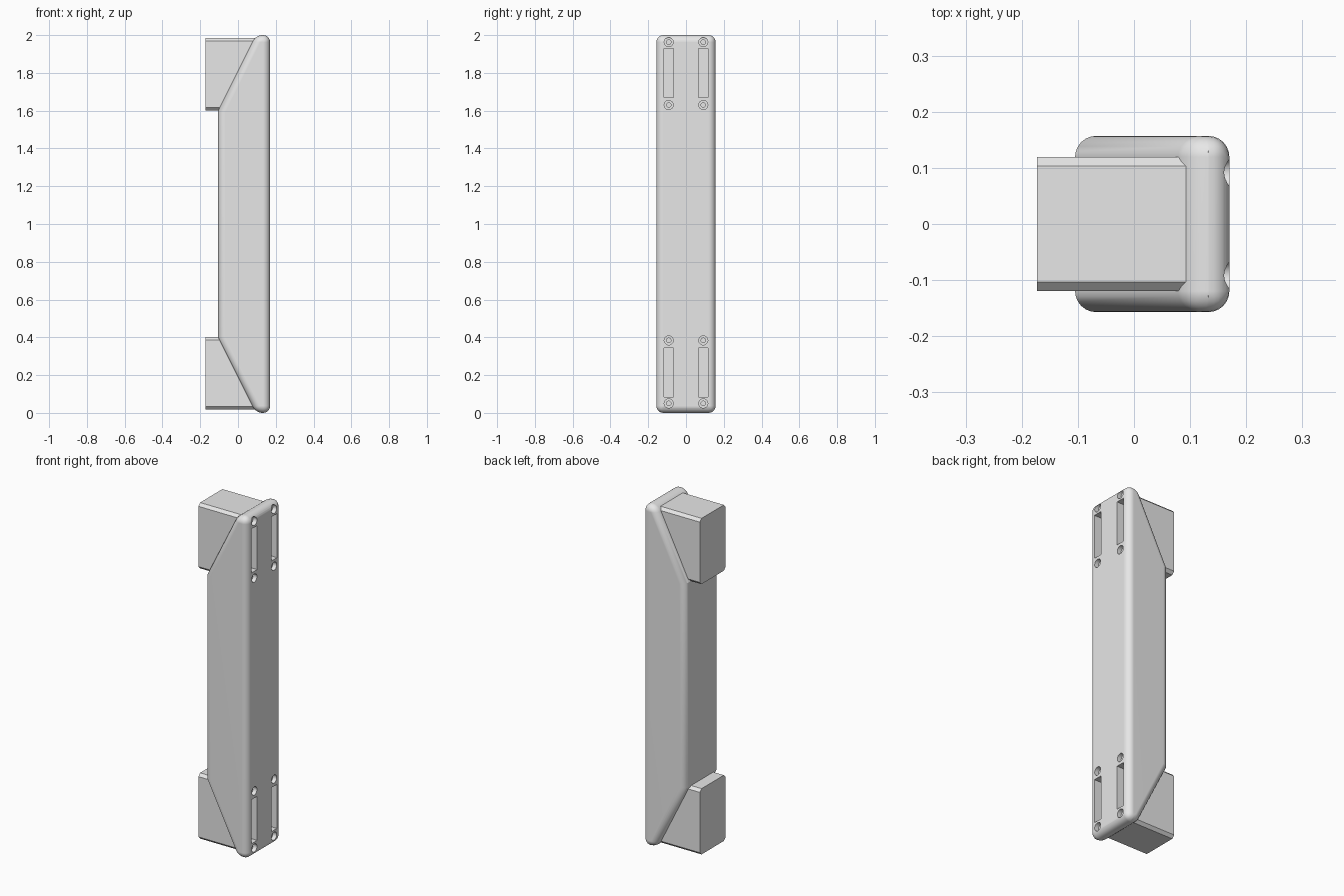
import bpy
import bmesh
from math import radians
from mathutils import Matrix

cube = bpy.data.objects.get("Cube")
if cube:
    bpy.data.objects.remove(cube, do_unlink=True)

grey = bpy.data.materials.new("light_grey")
grey.use_nodes = True
grey.diffuse_color = (0.8, 0.8, 0.8, 1)
grey.node_tree.nodes["Principled BSDF"].inputs["Base Color"].default_value = grey.diffuse_color

FRONT_X, BACK_X, TOP_X = 0.17, -0.105, 0.095   # body depth limits
HALF_Y, BLOCK_Y, CHAMFER = 0.157, 0.119, 0.016
SLOT_Y = 0.0915


def make_object(name, bm):
    bmesh.ops.recalc_face_normals(bm, faces=bm.faces)
    mesh = bpy.data.meshes.new(name)
    bm.to_mesh(mesh)
    bm.free()
    mesh.materials.append(grey)
    obj = bpy.data.objects.new(name, mesh)
    bpy.context.collection.objects.link(obj)
    return obj


def loft(name, ring_a, ring_b):
    """Closed solid between two matching rings of points."""
    bm = bmesh.new()
    a = [bm.verts.new(p) for p in ring_a]
    b = [bm.verts.new(p) for p in ring_b]
    bm.faces.new(a)
    bm.faces.new(b[::-1])
    for i in range(len(a)):
        j = (i + 1) % len(a)
        bm.faces.new((a[i], b[i], b[j], a[j]))
    return make_object(name, bm)


def select_only(obj):
    bpy.ops.object.select_all(action="DESELECT")
    obj.select_set(True)
    bpy.context.view_layer.objects.active = obj


def cut(obj, cutter):
    select_only(obj)
    mod = obj.modifiers.new("cut", "BOOLEAN")
    mod.operation = "DIFFERENCE"
    mod.solver = "EXACT"
    mod.object = cutter
    bpy.ops.object.modifier_apply(modifier=mod.name)
    bpy.data.objects.remove(cutter, do_unlink=True)


def add_cylinder(bm, radius, depth, y, z):
    # axis along x, sunk into the front face by the given depth
    place = Matrix.Translation((FRONT_X, y, z)) @ Matrix.Rotation(radians(90), 4, "Y")
    bmesh.ops.create_cone(bm, cap_ends=True, segments=24, radius1=radius,
                          radius2=radius, depth=2 * depth, matrix=place)


# Body: tapered bar with rounded edges
profile = [(FRONT_X, 0), (FRONT_X, 2), (TOP_X, 2),
           (BACK_X, 1.6), (BACK_X, 0.4), (TOP_X, 0)]
body = loft("body", [(x, -HALF_Y, z) for x, z in profile],
            [(x, HALF_Y, z) for x, z in profile])
select_only(body)
bevel = body.modifiers.new("rounding", "BEVEL")
bevel.width = 0.04
bevel.segments = 6
bevel.limit_method = "ANGLE"
bevel.angle_limit = radians(30)
bpy.ops.object.modifier_apply(modifier=bevel.name)

# Slots and screw recesses in the front face
recesses = bmesh.new()
bores = bmesh.new()
for y in (-SLOT_Y, SLOT_Y):
    for slot_z, hole_zs in ((1.799, (1.963, 1.63)), (0.214, (0.384, 0.05))):
        size = Matrix.Diagonal((0.16, 0.052, 0.258, 1))
        bmesh.ops.create_cube(recesses, size=1,
                              matrix=Matrix.Translation((FRONT_X, y, slot_z)) @ size)
        for z in hole_zs:
            add_cylinder(recesses, 0.024, 0.025, y, z)
            add_cylinder(bores, 0.012, 0.06, y, z)
cut(body, make_object("recess_cutter", recesses))
cut(body, make_object("bore_cutter", bores))

select_only(body)
bpy.ops.object.shade_smooth_by_angle(angle=radians(24))
weighted = body.modifiers.new("clean_shading", "WEIGHTED_NORMAL")
weighted.keep_sharp = True


# Mounting blocks: chamfered prisms that end on the sloped backs
def slope_x(z):
    height = max(z, 2 - z)
    return BACK_X + (height - 1.6) * (TOP_X - BACK_X) / 0.4 + 0.012


for name, low, high in (("upper_block", 1.6, 1.985), ("lower_block", 0.018, 0.403)):
    w, c = BLOCK_Y, CHAMFER
    half = [(w - c, low), (w, low + c), (w, high - c), (w - c, high)]
    ring = half + [(-y, z) for y, z in reversed(half)]
    loft(name, [(-0.173, y, z) for y, z in ring],
         [(slope_x(z), y, z) for y, z in ring])
